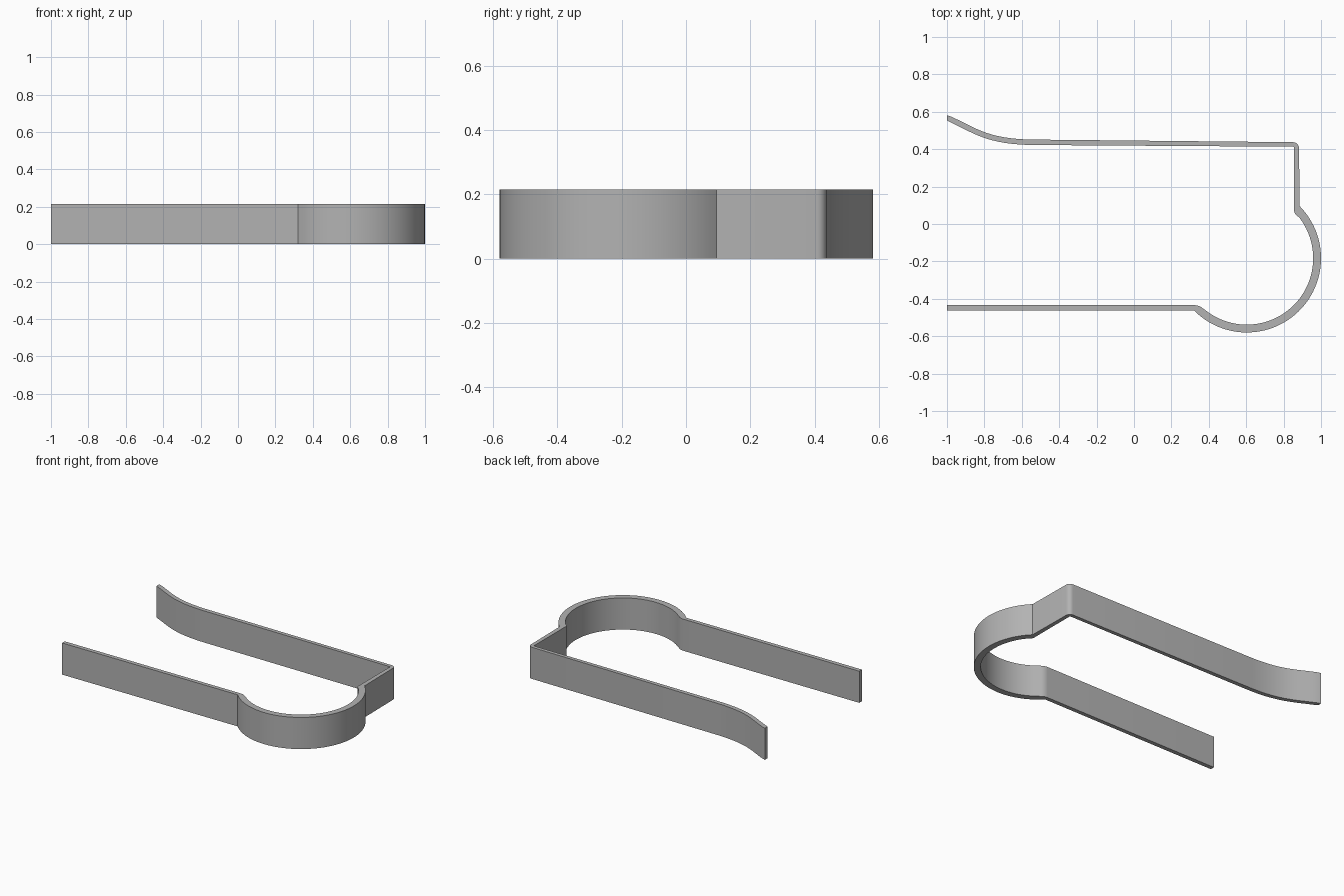
import bpy
import bmesh
import math
from mathutils import Vector
from mathutils.geometry import interpolate_bezier

HEIGHT = 0.215
CENTRE = Vector((0.603, -0.183))

cube = bpy.data.objects.get("Cube")
if cube:
    bpy.data.objects.remove(cube, do_unlink=True)

grey = bpy.data.materials.new("plain grey")
grey.use_nodes = True
colour = (0.45, 0.45, 0.45, 1)
grey.diffuse_color = colour
grey.node_tree.nodes["Principled BSDF"].inputs["Base Color"].default_value = colour


def arc(radius, start, end, steps=48):
    """Points on the round pocket, angles in degrees."""
    points = []
    for i in range(steps + 1):
        a = math.radians(start + (end - start) * i / steps)
        points.append(CENTRE + radius * Vector((math.cos(a), math.sin(a))))
    return points


def rounded(before, corner, after, size, steps=6):
    """Replace a corner by a small curve."""
    b, c, a = Vector(before), Vector(corner), Vector(after)
    p = c + (b - c).normalized() * size
    q = c + (a - c).normalized() * size
    k = 0.55
    return [v.to_2d() for v in interpolate_bezier(
        p.to_3d(), p.lerp(c, k).to_3d(), q.lerp(c, k).to_3d(), q.to_3d(), steps)]


def flare(offset):
    """Flared tip of the back arm, from the tip towards the straight part."""
    ctrl = [(-1, 0.568, 0), (-0.86, 0.508, 0), (-0.80, 0.442, 0), (-0.55, 0.437, 0)]
    mid = [p.to_2d() for p in interpolate_bezier(*[Vector(c) for c in ctrl], 24)]
    points = []
    for i, p in enumerate(mid):
        d = (mid[min(i + 1, 23)] - mid[max(i - 1, 0)]).normalized()
        points.append(p + offset * Vector((-d.y, d.x)))
    points[0].x = -1
    return points


# Outer side: front arm, round pocket, end wall, back arm
outer = [Vector((-1, -0.463))]
outer += arc(0.397, 224.5, 404.5)
outer += rounded((0.882, 0.1), (0.882, 0.437), (-0.55, 0.451), 0.03)
outer += reversed(flare(0.0145))

# Inner side, running back the other way
inner = flare(-0.0145)
inner.append(Vector((0.856, 0.413)))
pocket = arc(0.355, 404.5, 227)
inner += rounded((0.856, 0.413), (0.856, 0.06), pocket[2], 0.012)
inner += pocket[2:-2]
inner += rounded(pocket[-3], (0.345, -0.434), (-1, -0.434), 0.02)
inner.append(Vector((-1, -0.434)))

# Extrude the closed strip outline
bm = bmesh.new()
base = bm.faces.new([bm.verts.new((p.x, p.y, 0)) for p in outer + inner])
top = bmesh.ops.extrude_face_region(bm, geom=[base], use_keep_orig=True)["geom"]
bmesh.ops.translate(bm, vec=(0, 0, HEIGHT),
                    verts=[v for v in top if isinstance(v, bmesh.types.BMVert)])
bmesh.ops.recalc_face_normals(bm, faces=bm.faces)
caps = [f for f in bm.faces if len(f.verts) > 4]
bmesh.ops.triangulate(bm, faces=caps)
mesh = bpy.data.meshes.new("bent_strip")
bm.to_mesh(mesh)
bm.free()
mesh.materials.append(grey)

strip = bpy.data.objects.new("bent_strip", mesh)
bpy.context.collection.objects.link(strip)
bpy.context.view_layer.objects.active = strip
strip.select_set(True)
bpy.ops.object.shade_smooth_by_angle(angle=math.radians(30))
